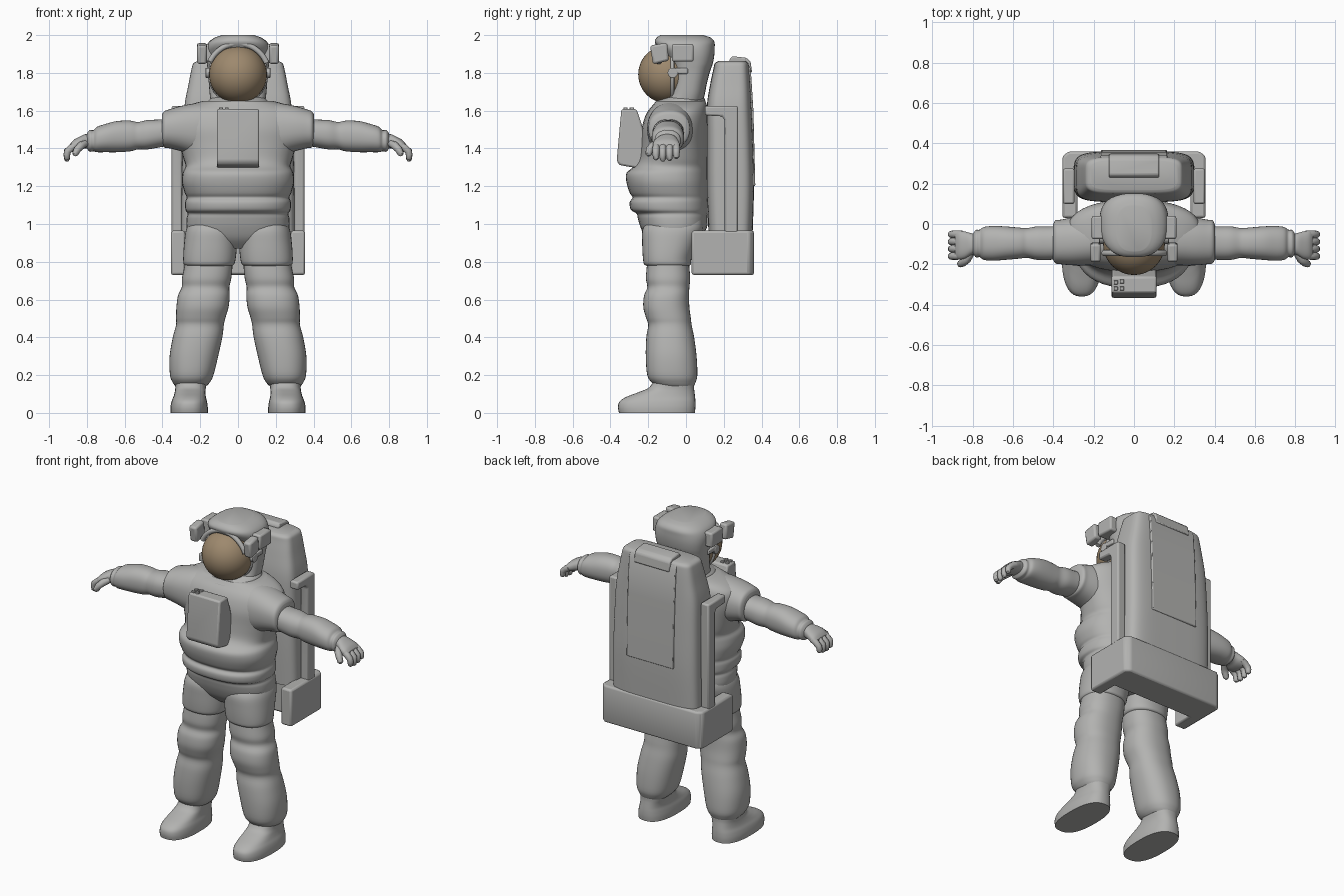
import bpy, bmesh, math
from mathutils import Vector


def material(name, rgb):
    m = bpy.data.materials.new(name)
    m.diffuse_color = (*rgb, 1)
    return m


GREY = material("suit grey", (0.45, 0.45, 0.44))
BROWN = material("visor brown", (0.34, 0.25, 0.155))


def finish(name, bm, mat=GREY, mirror=False, bevel=0, angle=40):
    bmesh.ops.recalc_face_normals(bm, faces=bm.faces)
    me = bpy.data.meshes.new(name)
    bm.to_mesh(me)
    bm.free()
    ob = bpy.data.objects.new(name, me)
    bpy.context.collection.objects.link(ob)
    me.materials.clear()
    me.materials.append(mat)
    bpy.ops.object.select_all(action='DESELECT')
    ob.select_set(True)
    bpy.context.view_layer.objects.active = ob
    bpy.ops.object.shade_smooth_by_angle(angle=math.radians(angle))
    if bevel:
        b = ob.modifiers.new("bevel", 'BEVEL')
        b.width, b.segments, b.limit_method = bevel, 2, 'ANGLE'
    if mirror:
        ob.modifiers.new("mirror", 'MIRROR').use_mirror_merge = False
    return ob


def loft(name, secs, axis='z', p=2.3, n=40, steps=4, **kw):
    """Smooth skin through sections (t, a0, a1, b0, b1) stacked along an axis."""
    S = [Vector(s) for s in secs]
    rows = []
    for i in range(len(S) - 1):
        a, b, c, d = S[max(i - 1, 0)], S[i], S[i + 1], S[min(i + 2, len(S) - 1)]
        for k in range(steps):
            u = k / steps
            rows.append(b + (c - a) * (u / 2) + (a * 2 - b * 5 + c * 4 - d) * (u * u / 2)
                        + (b * 3 - a - c * 3 + d) * (u ** 3 / 2))
    rows.append(S[-1])
    bm = bmesh.new()
    rings = []
    for t, a0, a1, b0, b1 in rows:
        ring = []
        for k in range(n):
            w = 2 * math.pi * k / n
            c, s = math.cos(w), math.sin(w)
            a = (a0 + a1) / 2 + (a1 - a0) / 2 * math.copysign(abs(c) ** (2 / p), c)
            b = (b0 + b1) / 2 + (b1 - b0) / 2 * math.copysign(abs(s) ** (2 / p), s)
            ring.append(bm.verts.new((a, b, t) if axis == 'z' else (t, a, b)))
        rings.append(ring)
    for r, q in zip(rings, rings[1:]):
        for k in range(n):
            bm.faces.new((r[k], r[(k + 1) % n], q[(k + 1) % n], q[k]))
    bm.faces.new(rings[0])
    bm.faces.new(rings[-1])
    return finish(name, bm, **kw)


def centred(secs):
    return [(z, -w, w, y0, y1) for z, w, y0, y1 in secs]


def prism(name, pts, lo, hi, axis='x', **kw):
    """Extrude a (y, z) outline along x, or an (x, y) outline along z."""
    bm = bmesh.new()
    ends = [[bm.verts.new((t, a, b) if axis == 'x' else (a, b, t)) for a, b in pts] for t in (lo, hi)]
    for e in ends:
        bm.faces.new(e)
    m = len(pts)
    for k in range(m):
        bm.faces.new((ends[0][k], ends[0][(k + 1) % m], ends[1][(k + 1) % m], ends[1][k]))
    return finish(name, bm, **kw)


def box(name, x, y, z, **kw):
    return prism(name, [(y[0], z[0]), (y[1], z[0]), (y[1], z[1]), (y[0], z[1])], *x, **kw)


def tubes(name, paths, radius, cyclic=False, **kw):
    """Round tubes along paths of (x, y, z, relative radius)."""
    cu = bpy.data.curves.new(name, 'CURVE')
    cu.dimensions, cu.bevel_depth, cu.bevel_resolution, cu.use_fill_caps = '3D', radius, 3, True
    for path in paths:
        sp = cu.splines.new('POLY')
        sp.points.add(len(path) - 1)
        sp.use_cyclic_u = cyclic
        for pt, (x, y, z, r) in zip(sp.points, path):
            pt.co, pt.radius = (x, y, z, 1), r
    tmp = bpy.data.objects.new(name + "_path", cu)
    bpy.context.collection.objects.link(tmp)
    bpy.context.view_layer.update()
    me = bpy.data.meshes.new_from_object(tmp.evaluated_get(bpy.context.evaluated_depsgraph_get()))
    bm = bmesh.new()
    bm.from_mesh(me)
    bpy.data.objects.remove(tmp)
    bpy.data.meshes.remove(me)
    return finish(name, bm, **kw)


# Torso with waist folds and belt
loft("torso", centred([
    (0.87, .18, -.16, .03), (0.92, .255, -.21, .07), (0.98, .272, -.24, .11), (1.03, .272, -.255, .115),
    (1.055, .266, -.262, .115), (1.075, .278, -.292, .12), (1.115, .28, -.298, .12), (1.14, .272, -.283, .12),
    (1.165, .282, -.298, .12), (1.22, .296, -.315, .12), (1.27, .292, -.315, .12), (1.305, .278, -.275, .12),
    (1.345, .288, -.25, .12), (1.42, .31, -.24, .12), (1.50, .335, -.235, .12), (1.56, .335, -.22, .12),
    (1.60, .315, -.20, .115), (1.63, .26, -.175, .11), (1.65, .19, -.16, .10)]), p=2.4)

# Arms: shoulder sleeve, padded arm, glove
loft("shoulder_sleeve", [
    (.15, -.20, .06, 1.36, 1.645), (.22, -.205, .05, 1.36, 1.64), (.30, -.205, .035, 1.385, 1.625),
    (.36, -.20, .022, 1.40, 1.608), (.39, -.195, .018, 1.405, 1.597), (.402, -.175, -.005, 1.42, 1.58)],
    axis='x', mirror=True)
loft("arm", [
    (.34, -.17, -.01, 1.42, 1.56), (.42, -.178, -.012, 1.405, 1.553), (.48, -.178, -.012, 1.395, 1.55),
    (.53, -.168, -.02, 1.395, 1.54), (.57, -.172, -.018, 1.385, 1.547), (.64, -.178, -.012, 1.38, 1.545),
    (.70, -.182, -.01, 1.38, 1.53), (.745, -.178, -.015, 1.38, 1.515), (.765, -.165, -.028, 1.385, 1.497),
    (.785, -.165, -.03, 1.383, 1.497), (.80, -.145, -.05, 1.40, 1.48)], axis='x', mirror=True)
loft("glove_palm", [
    (.78, -.145, -.05, 1.40, 1.475), (.81, -.155, -.045, 1.40, 1.475), (.84, -.172, -.037, 1.39, 1.462),
    (.87, -.175, -.033, 1.385, 1.445), (.888, -.165, -.04, 1.39, 1.425)], axis='x', mirror=True)
fingers = []
for y, k in ((-.155, .95), (-.12, 1.05), (-.085, 1), (-.05, .85)):
    fingers.append([(.855, y, 1.418, 1), (.88, y * 1.02, 1.405, 1.05), (.893 + .01 * k, y * 1.03, 1.385, 1),
                    (.906, y * 1.03, 1.41 - .045 * k, .95), (.905, y * 1.02, 1.41 - .066 * k, .8),
                    (.903, y * 1.02, 1.41 - .075 * k, .35)])
fingers.append([(.81, -.145, 1.425, 1), (.83, -.175, 1.415, 1.15), (.85, -.193, 1.395, 1.05),
                (.862, -.198, 1.37, .9), (.865, -.198, 1.36, .4)])
tubes("glove_fingers", fingers, .019, mirror=True)

# Legs: short cover, padded leg, boot
loft("thigh_cover", [
    (.775, .05, .26, -.19, .005), (.785, .022, .285, -.22, .025), (.82, .012, .29, -.228, .03),
    (.90, .004, .285, -.232, .06), (.97, 0, .275, -.23, .09), (1.02, .02, .25, -.20, .09)], mirror=True)
loft("leg", [
    (.14, .17, .33, -.15, .04), (.16, .15, .345, -.18, .05), (.20, .13, .36, -.205, .06),
    (.30, .105, .362, -.213, .056), (.40, .083, .345, -.21, .043), (.465, .075, .328, -.20, .03),
    (.505, .066, .328, -.212, .025), (.56, .05, .326, -.226, .018), (.62, .044, .318, -.222, .016),
    (.665, .046, .298, -.205, .018), (.71, .036, .297, -.212, .022), (.77, .03, .285, -.208, .018),
    (.84, .03, .275, -.20, .01)], mirror=True)
loft("boot", [
    (0, .16, .358, -.355, .047), (.03, .16, .358, -.36, .05), (.06, .164, .352, -.352, .05),
    (.085, .17, .342, -.315, .048), (.11, .172, .335, -.25, .045), (.135, .17, .332, -.195, .043),
    (.18, .165, .335, -.165, .045)], p=2.5, mirror=True)

# Helmet shell, neck ring, visor and its rim
loft("helmet_shell", centred([
    (1.65, .145, -.11, .09), (1.69, .15, -.09, .10), (1.75, .155, -.08, .112), (1.81, .16, -.08, .128),
    (1.85, .165, -.09, .142), (1.895, .17, -.115, .15), (1.935, .168, -.15, .152), (1.965, .153, -.165, .15),
    (1.987, .122, -.155, .13), (2.0, .085, -.135, .09)]), p=2.6)
loft("neck_ring", centred([
    (1.60, .168, -.175, .10), (1.625, .17, -.18, .105), (1.638, .156, -.16, .10), (1.65, .158, -.155, .103),
    (1.67, .14, -.11, .095)]))
bm = bmesh.new()
bmesh.ops.create_uvsphere(bm, u_segments=40, v_segments=24, radius=.153)
bmesh.ops.translate(bm, verts=bm.verts, vec=(0, -.10, 1.792))
finish("visor", bm, mat=BROWN)


def arc(y, r, a0, a1, n, zc=1.792):
    return [(r * math.cos(math.radians(a0 + (a1 - a0) * i / n)), y,
             zc + r * math.sin(math.radians(a0 + (a1 - a0) * i / n)), 1) for i in range(n)]


tubes("visor_rim", [arc(-.072, .15, 0, 360, 40)], .01, cyclic=True)
tubes("hood_brim", [arc(-.145, .163, 22, 161, 24)], .015)

# Helmet lamps, brackets and latches
prism("lamp", [(-.19, 1.945), (-.10, 1.96), (-.09, 1.865), (-.175, 1.845)], .165, .217, bevel=.012, mirror=True)
box("lamp_bracket", (.13, .21), (-.075, .04), (1.86, 1.952), bevel=.01, mirror=True)
tubes("visor_latch", [[(.14, -.07, 1.80, 1), (.17, -.07, 1.80, 1), (.173, -.07, 1.80, .8)]], .028, mirror=True)
box("latch_lever", (.14, .17), (-.06, .01), (1.795, 1.825), bevel=.006, mirror=True)

# Chest control box with small switches
prism("chest_box", [(-.342, 1.608), (-.262, 1.608), (-.235, 1.53), (-.20, 1.40), (-.20, 1.31),
                    (-.25, 1.294), (-.352, 1.312), (-.367, 1.335)], -.112, .112, bevel=.01)
for i, (x, y) in enumerate(((-.09, -.32), (-.06, -.32), (-.09, -.29), (-.06, -.285))):
    box(f"chest_switch_{i + 1}", (x - .01, x + .01), (y - .01, y + .01), (1.60, 1.618), bevel=.003)

# Life support pack with raised back panel and top cap
loft("backpack", centred([
    (.93, .30, .12, .352), (1.2, .298, .11, .36), (1.45, .292, .11, .354), (1.62, .284, .11, .347),
    (1.74, .262, .128, .341), (1.82, .246, .145, .335), (1.85, .236, .152, .33), (1.862, .215, .17, .315)]), p=5, n=64)
prism("back_panel", [(.30, 1.855), (.328, 1.85), (.343, 1.82), (.357, 1.6), (.367, 1.2), (.31, 1.2)],
      -.165, .165, bevel=.006)
prism("pack_top_cap", [(.23, 1.84), (.23, 1.872), (.245, 1.888), (.32, 1.88), (.342, 1.86), (.35, 1.8)],
      -.125, .125, bevel=.008)

# Side rails and the U-shaped lower housing
prism("side_rail", [(.10, 1.625), (.275, 1.625), (.275, .94), (.205, .94), (.205, 1.55), (.19, 1.57), (.10, 1.575)],
      .295, .352, bevel=.01, mirror=True)
half = [(.28, .16), (.28, .03), (.355, .03), (.355, .335), (.325, .36)]
prism("lower_housing", half + [(-x, y) for x, y in reversed(half)], .73, .965, axis='z', bevel=.012)
